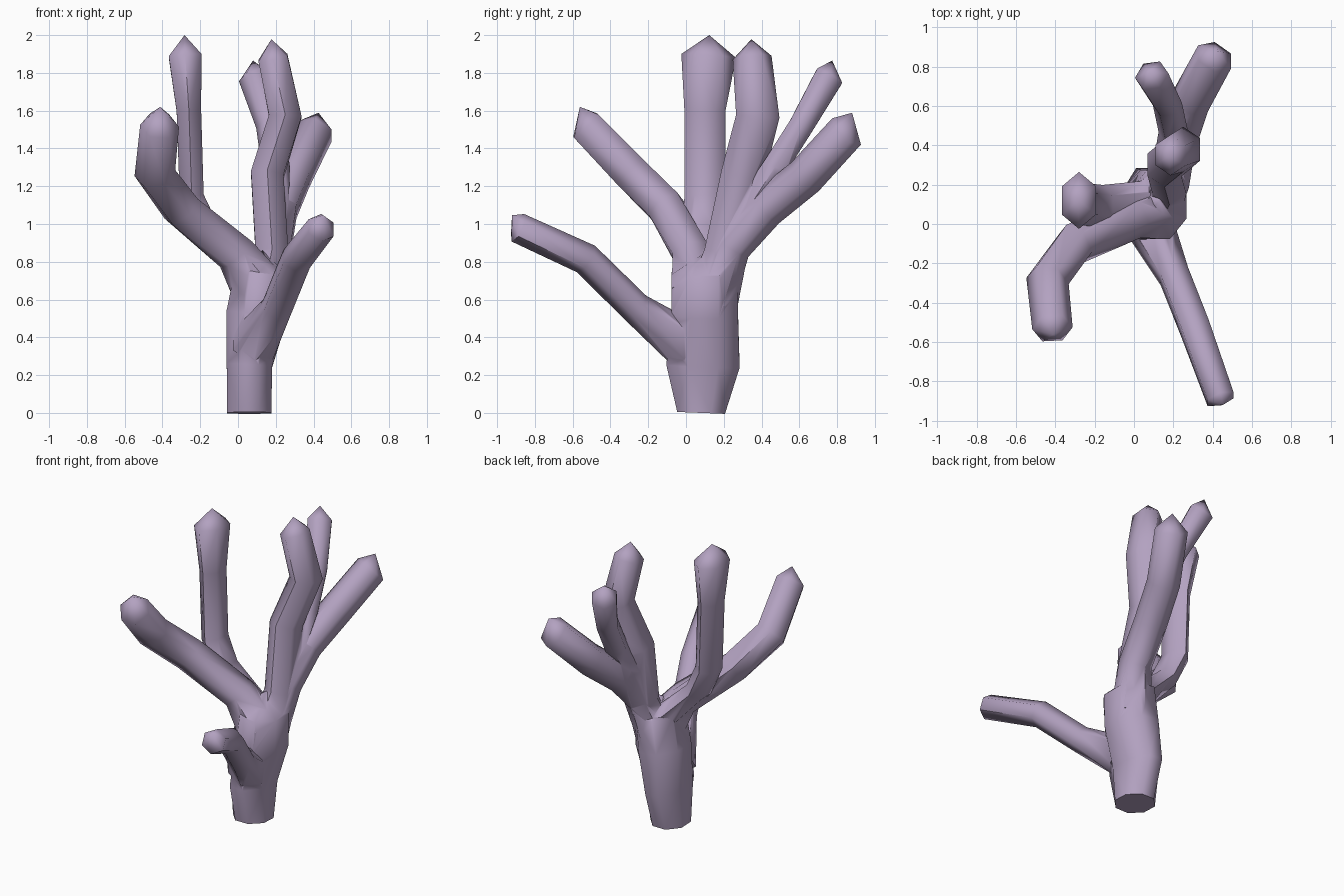
import bpy, bmesh, math
from mathutils import Vector

if "Cube" in bpy.data.objects:
    bpy.data.objects.remove(bpy.data.objects["Cube"])


def tube(name, path, radii, apex, sides, phase):
    """Low-poly tube along a path with elliptical rings and a pointed end."""
    bm = bmesh.new()
    pts = [Vector(p) for p in path]
    last = len(pts) - 1
    rings = []
    for i, p in enumerate(pts):
        before = (p - pts[i - 1]).normalized() if i > 0 else Vector()
        after = (pts[i + 1] - p).normalized() if i < last else Vector()
        t = (before + after).normalized()
        u = Vector((1, 0, 0))
        u = (u - t * u.dot(t)).normalized()
        v = t.cross(u)
        angles = [math.tau * k / sides + phase for k in range(sides)]
        rings.append([bm.verts.new(p + u * radii[i][0] * math.cos(w) + v * radii[i][1] * math.sin(w))
                      for w in angles])
    tip = bm.verts.new(apex)
    for k in range(sides):
        n = (k + 1) % sides
        for r, q in zip(rings, rings[1:]):
            bm.faces.new((r[k], r[n], q[n], q[k]))
        bm.faces.new((rings[-1][k], rings[-1][n], tip))
    bm.faces.new(rings[0][::-1])
    bmesh.ops.triangulate(bm, faces=bm.faces[:])
    bmesh.ops.recalc_face_normals(bm, faces=bm.faces[:])
    me = bpy.data.meshes.new(name)
    bm.to_mesh(me)
    bm.free()
    ob = bpy.data.objects.new(name, me)
    bpy.context.collection.objects.link(ob)
    return ob


def branch(name, path, root_r, mid_r, end_r, depth=1.0, phase=math.pi / 6):
    """Six-sided branch: thick root, even middle, swollen end leaning upward."""
    rs = [root_r] + [mid_r] * (len(path) - 2) + [end_r]
    end = Vector(path[-1])
    t = (end - Vector(path[-2])).normalized()
    apex = end + end_r * (0.45 * t + Vector((0, 0, 0.65)))
    return tube(name, path, [(r, r * depth) for r in rs], apex, 6, phase)


# Stubby trunk, wider front to back than side to side
trunk = tube("branching_coral",
             [(0.06, 0.08, 0), (0.06, 0.09, 0.25), (0.1, 0.1, 0.52), (0.125, 0.1, 0.74)],
             [(0.127, 0.137), (0.13, 0.21), (0.175, 0.19), (0.155, 0.19)],
             (0.13, 0.12, 0.86), 8, math.pi / 8)

fork = (0.14, 0.14, 0.6)   # where the rear branches leave the trunk
branches = [
    branch("front_branch",
           [(0.08, 0, 0.36), (0.205, -0.265, 0.555), (0.31, -0.53, 0.815), (0.44, -0.89, 0.98)],
           0.13, 0.085, 0.08),
    branch("left_front_branch",
           [(0.12, 0.06, 0.64), (-0.01, 0.03, 0.84), (-0.3, -0.1, 1.08),
            (-0.44, -0.29, 1.27), (-0.415, -0.53, 1.52)],
           0.15, 0.11, 0.103, phase=0),
    branch("left_tall_branch",
           [(0.06, 0.09, 0.74), (-0.16, 0.09, 0.96), (-0.245, 0.1, 1.14),
            (-0.26, 0.1, 1.6), (-0.28, 0.12, 1.89)],
           0.09, 0.075, 0.1, 1.45),
    branch("right_tall_branch",
           [fork, (0.18, 0.21, 0.84), (0.155, 0.3, 1.26), (0.25, 0.38, 1.57), (0.185, 0.35, 1.88)],
           0.12, 0.1, 0.09, 1.15),
    branch("rear_twig",
           [(0.18, 0.29, 1.02), (0.2, 0.47, 1.3), (0.17, 0.61, 1.52), (0.09, 0.755, 1.775)],
           0.085, 0.075, 0.088, phase=0),
    branch("rear_outer_branch",
           [fork, (0.19, 0.24, 0.88), (0.22, 0.42, 1.08), (0.29, 0.63, 1.25), (0.41, 0.85, 1.49)],
           0.12, 0.105, 0.103),
]

# Fuse all branches into one surface
for b in branches:
    m = trunk.modifiers.new(b.name, 'BOOLEAN')
    m.operation = 'UNION'
    m.solver = 'EXACT'
    m.object = b
bpy.context.view_layer.update()
fused = bpy.data.meshes.new_from_object(
    trunk.evaluated_get(bpy.context.evaluated_depsgraph_get()))
trunk.modifiers.clear()
trunk.data = fused
for b in branches:
    bpy.data.objects.remove(b)

# Dusty mauve colour, soft shading with creases at the forks
mat = bpy.data.materials.new("dusty_mauve")
mat.diffuse_color = (0.45, 0.36, 0.53, 1)
mat.use_nodes = True
mat.node_tree.nodes["Principled BSDF"].inputs["Base Color"].default_value = mat.diffuse_color
trunk.data.materials.clear()
trunk.data.materials.append(mat)
bpy.ops.object.select_all(action='DESELECT')
trunk.select_set(True)
bpy.context.view_layer.objects.active = trunk
bpy.ops.object.shade_smooth_by_angle(angle=math.radians(62))
